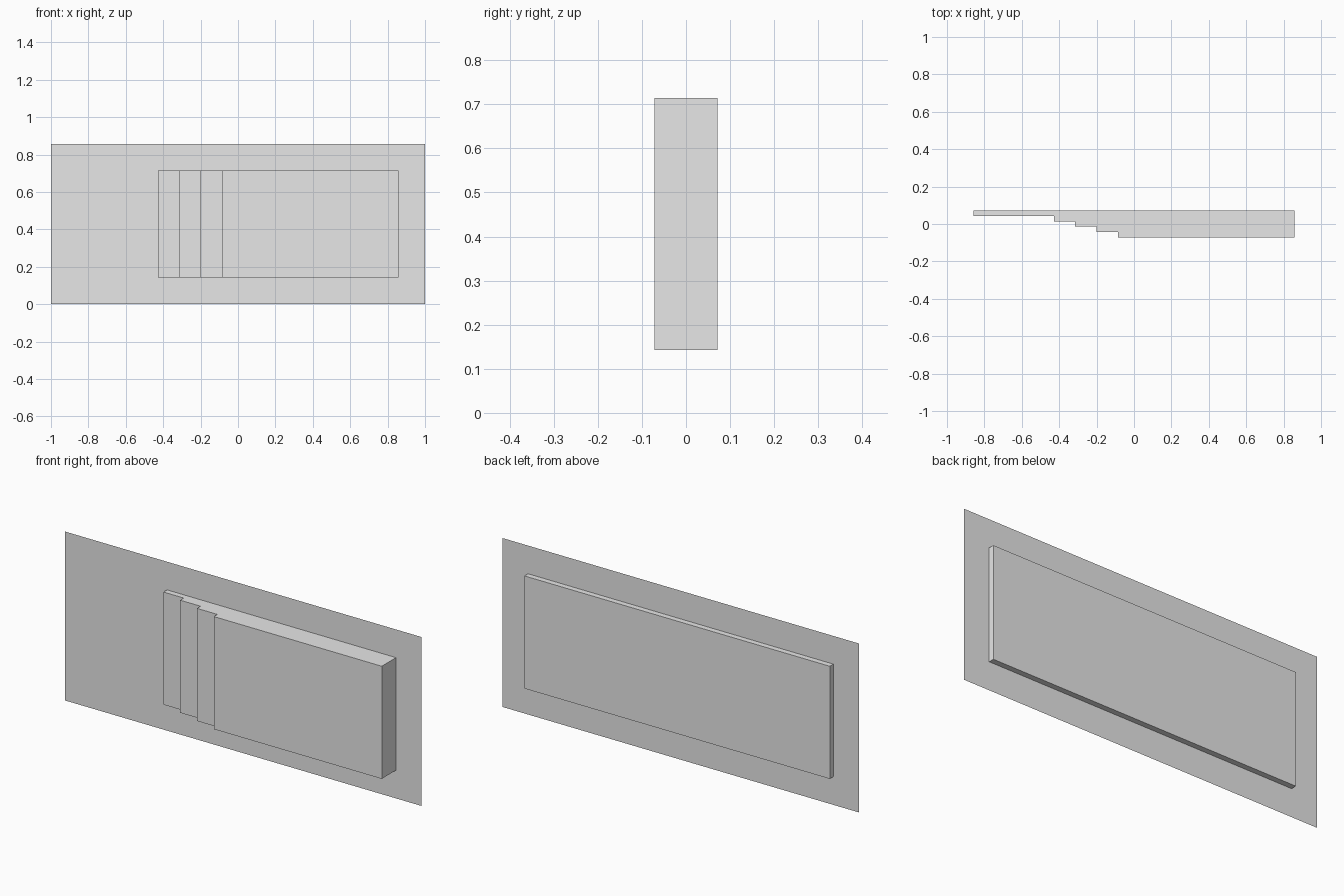
import bpy, bmesh

if "Cube" in bpy.data.objects:
    bpy.data.objects.remove(bpy.data.objects["Cube"])

U = 1 / 7  # layout module

grey = bpy.data.materials.new("light grey")
grey.diffuse_color = (0.8, 0.8, 0.8, 1)
grey.use_nodes = True
grey.node_tree.nodes["Principled BSDF"].inputs["Base Color"].default_value = grey.diffuse_color


def make_object(name, bm):
    mesh = bpy.data.meshes.new(name)
    bm.to_mesh(mesh)
    bm.free()
    mesh.materials.append(grey)
    obj = bpy.data.objects.new(name, mesh)
    bpy.context.collection.objects.link(obj)
    return obj


# Thin backing sheet, a single upright face looking forward
bm = bmesh.new()
sheet_y = 0.3 * U
bm.faces.new([bm.verts.new((x, sheet_y, z))
              for x, z in ((-1, 0), (1, 0), (1, 6 * U), (-1, 6 * U))])
make_object("backing_sheet", bm)

# Stepped block: plan outline from the rear slab through four forward steps
outline = [(-6 * U, 0.5 * U), (-6 * U, sheet_y)]
step_x, step_y = -3 * U, sheet_y
for i in range(4):
    outline.append((step_x, step_y))
    step_y -= 0.2 * U
    outline.append((step_x, step_y))
    step_x += 0.8 * U
outline += [(6 * U, step_y), (6 * U, 0.5 * U)]

# Extrude the outline upward
bm = bmesh.new()
base = bm.faces.new([bm.verts.new((x, y, U)) for x, y in outline])
ext = bmesh.ops.extrude_face_region(bm, geom=[base], use_keep_orig=True)
top = [v for v in ext["geom"] if isinstance(v, bmesh.types.BMVert)]
bmesh.ops.translate(bm, verts=top, vec=(0, 0, 4 * U))
bmesh.ops.recalc_face_normals(bm, faces=bm.faces)
make_object("stepped_block", bm)
